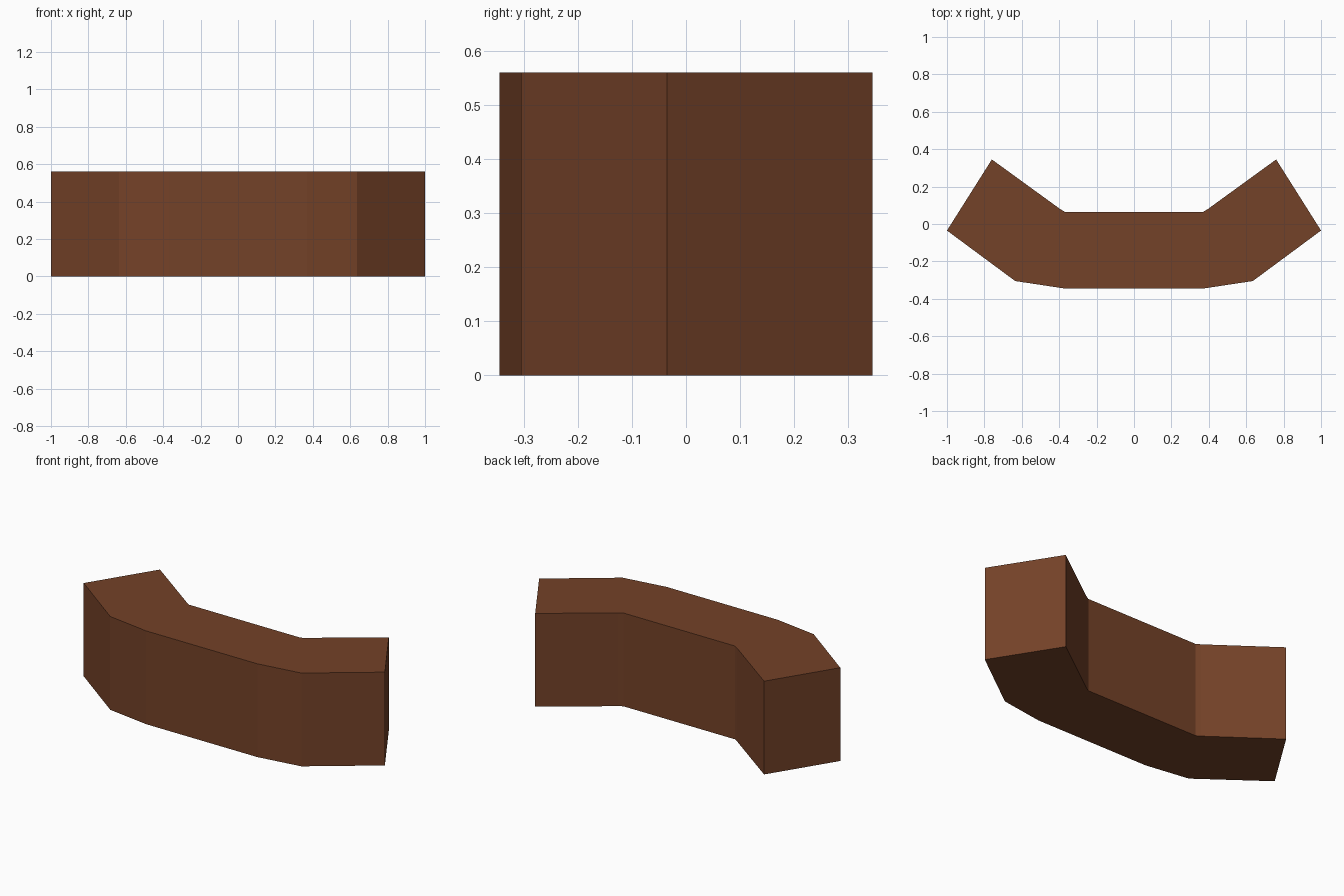
import bpy
import bmesh

cube = bpy.data.objects.get("Cube")
if cube:
    bpy.data.objects.remove(cube, do_unlink=True)

HEIGHT = 0.56


def make_material(name, color):
    mat = bpy.data.materials.new(name)
    mat.use_nodes = True
    mat.diffuse_color = color
    bsdf = mat.node_tree.nodes["Principled BSDF"]
    bsdf.inputs["Base Color"].default_value = color
    bsdf.inputs["Roughness"].default_value = 0.8
    return mat


def extrude_outline(name, outline, height, mat):
    bm = bmesh.new()
    base = bm.faces.new([bm.verts.new((x, y, 0)) for x, y in outline])
    top = bmesh.ops.extrude_face_region(bm, geom=[base], use_keep_orig=True)
    moved = [v for v in top["geom"] if isinstance(v, bmesh.types.BMVert)]
    bmesh.ops.translate(bm, verts=moved, vec=(0, 0, height))
    bmesh.ops.recalc_face_normals(bm, faces=bm.faces)
    mesh = bpy.data.meshes.new(name)
    bm.to_mesh(mesh)
    bm.free()
    mesh.materials.append(mat)
    obj = bpy.data.objects.new(name, mesh)
    bpy.context.collection.objects.link(obj)
    return obj


# Left half of the plan, from the front face round the wing to the back face
half = [(0.37, -0.345), (0.635, -0.305), (1.0, -0.035),
        (0.76, 0.345), (0.395, 0.08), (0.37, 0.065)]
outline = half + [(-x, y) for x, y in reversed(half)]

# Curved counter block
brown = make_material("dark brown wood", (0.175, 0.054, 0.021, 1))
extrude_outline("curved_counter", outline, HEIGHT, brown)
